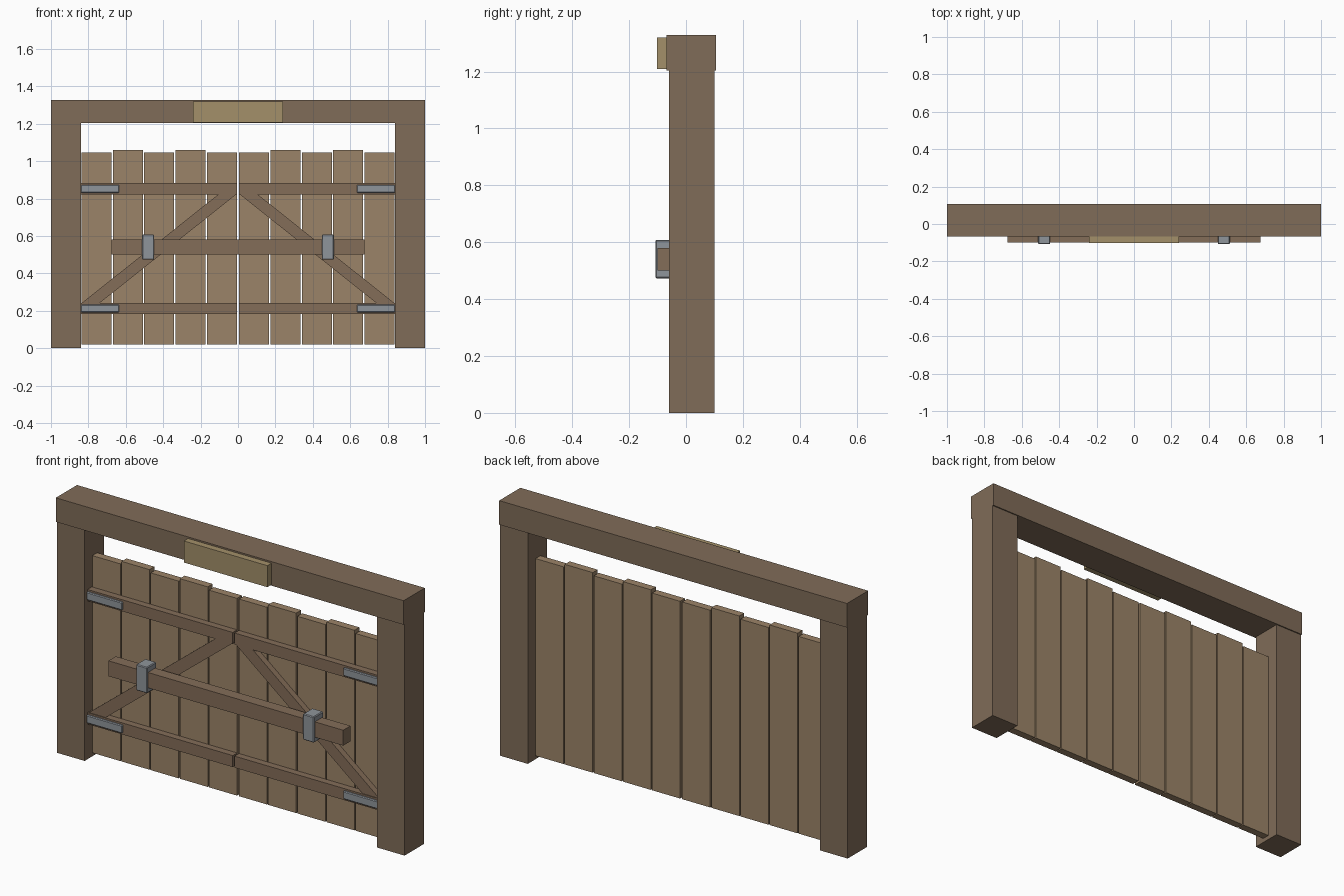
import bpy, math
from mathutils import Matrix

if "Cube" in bpy.data.objects:
    bpy.data.objects.remove(bpy.data.objects["Cube"])


def material(name, rgb):
    m = bpy.data.materials.new(name)
    m.diffuse_color = (*rgb, 1)
    m.use_nodes = True
    m.node_tree.nodes["Principled BSDF"].inputs["Base Color"].default_value = m.diffuse_color
    return m


FRAME = material("frame_wood", (0.216, 0.150, 0.098))
PLANK = material("plank_wood", (0.33, 0.23, 0.138))
RAIL = material("rail_wood", (0.23, 0.153, 0.098))
PALE = material("pale_wood", (0.366, 0.279, 0.144))
METAL = material("grey_metal", (0.275, 0.30, 0.328))


def box(name, x, y, z, mat, bevel=0, angle=0):
    """Box from (min, max) ranges, optionally turned about y through its centre."""
    bpy.ops.mesh.primitive_cube_add(size=1)
    o = bpy.context.object
    o.name = o.data.name = name
    o.data.transform(Matrix.Diagonal((x[1] - x[0], y[1] - y[0], z[1] - z[0], 1)))
    o.location = [(a + b) / 2 for a, b in (x, y, z)]
    o.rotation_euler.y = angle
    o.data.materials.append(mat)
    if bevel:
        b = o.modifiers.new("chamfer", "BEVEL")
        b.width, b.segments = bevel, 1
    return o


def pair(name, x, y, z, mat, bevel=0, angle=0):
    """Right-hand box plus its mirror image on the left."""
    box(name + "_right", x, y, z, mat, bevel, angle)
    box(name + "_left", (-x[1], -x[0]), y, z, mat, bevel, -angle)


# Frame: posts, lintel and blank plaque
pair("post", (0.84, 1.0), (-0.06, 0.10), (0, 1.203), FRAME)
box("lintel", (-1, 1), (-0.068, 0.106), (1.203, 1.328), FRAME)
box("plaque", (-0.24, 0.24), (-0.102, -0.066), (1.208, 1.32), PALE)

# Door leaves: five vertical planks each, alternating in height
pitch = 0.1675
for i in range(5):
    x0 = 0.006 + i * pitch
    pair(f"plank_{i + 1}", (x0, x0 + 0.161), (0, 0.04),
         (0.02, 1.06 if i % 2 else 1.045), PLANK)

# Rails with hinge straps at the outer ends
for label, z in (("lower", 0.212), ("upper", 0.852)):
    pair(label + "_rail", (0.005, 0.84), (-0.036, 0), (z - 0.03, z + 0.03), RAIL)
    pair(label + "_hinge", (0.635, 0.84), (-0.046, -0.03),
         (z - 0.021, z + 0.021), METAL, 0.004)

# Diagonal braces, falling from the middle to the outer bottom corners
cx, cz, half = 0.421, 0.533, 0.51
pair("brace", (cx - half, cx + half), (-0.032, 0), (cz - 0.03, cz + 0.03),
     RAIL, angle=math.radians(38.5))

# Locking bar held by two metal brackets
box("locking_bar", (-0.675, 0.675), (-0.10, -0.04), (0.5, 0.58), RAIL)
pair("bar_bracket", (0.448, 0.512), (-0.108, -0.03), (0.473, 0.608), METAL, 0.004)
